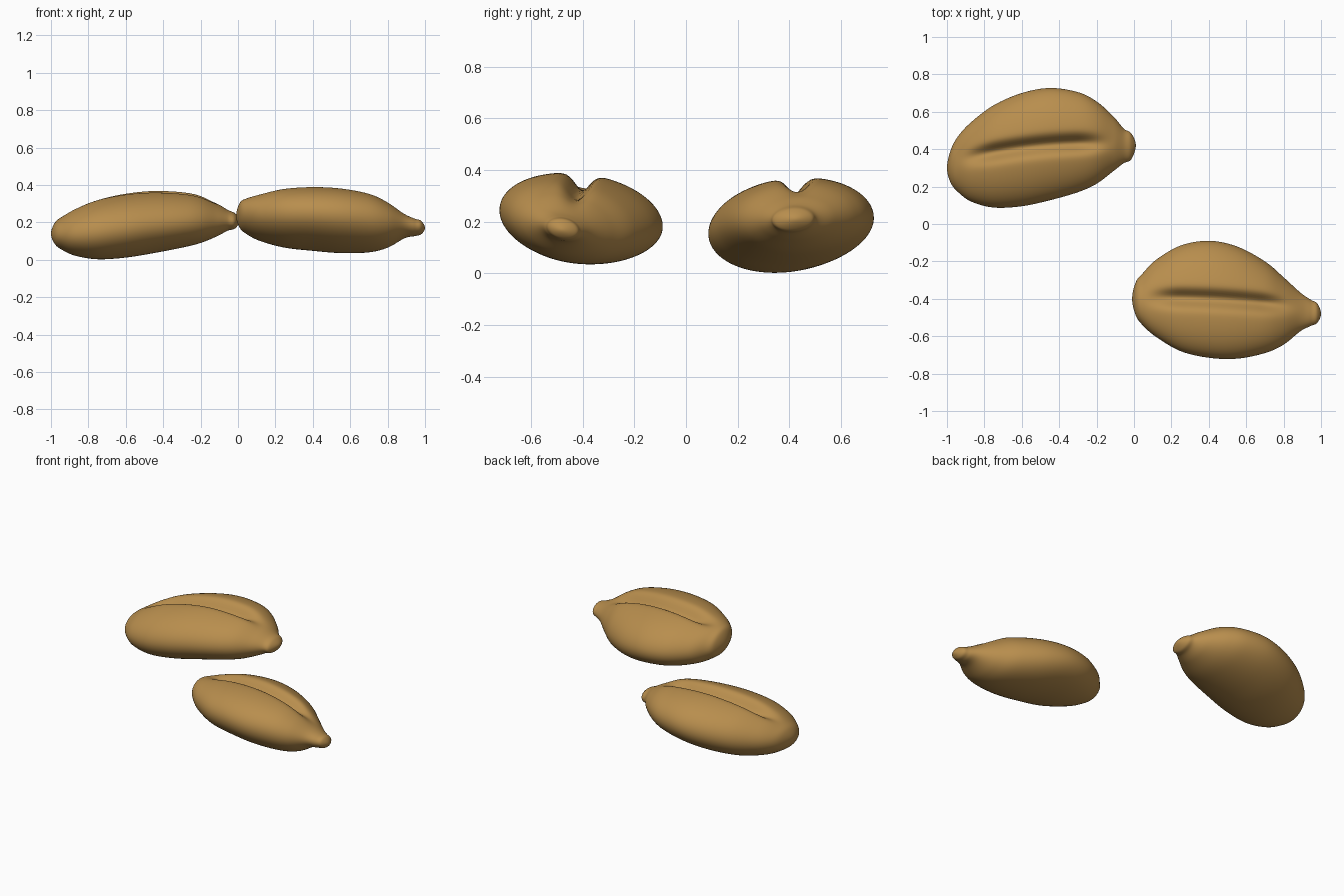
import bpy, bmesh, math

if "Cube" in bpy.data.objects:
    bpy.data.objects.remove(bpy.data.objects["Cube"])

husk = bpy.data.materials.new("golden brown husk")
husk.diffuse_color = (0.48, 0.27, 0.075, 1)
husk.use_nodes = True
husk.node_tree.nodes["Principled BSDF"].inputs["Base Color"].default_value = husk.diffuse_color

SIDES, STEPS = 160, 8


def catmull(p0, p1, p2, p3, t):
    return [0.5 * (2 * b + (c - a) * t + (2 * a - 5 * b + 4 * c - d) * t * t
                   + (3 * b - a - 3 * c + d) * t ** 3)
            for a, b, c, d in zip(p0, p1, p2, p3)]


def flipped(s):
    # phantom station past a tip, so the ends close roundly
    return (s[0], s[2], s[1], s[4], s[3])


def smoothstep(a, b, x):
    t = max(0.0, min(1.0, (x - a) / (b - a)))
    return t * t * (3 - 2 * t)


def crease_y(path, x):
    # quadratic through three crease points
    total = 0
    for i, (xi, yi) in enumerate(path):
        f = yi
        for j, (xj, _) in enumerate(path):
            if j != i:
                f *= (x - xj) / (xi - xj)
        total += f
    return total


def grain(name, stations, roll, crease):
    pts = [flipped(stations[1])] + stations + [flipped(stations[-2])]
    samples = []
    for i in range(1, len(pts) - 2):
        for k in range(STEPS):
            samples.append(catmull(*pts[i - 1:i + 3], k / STEPS))
    samples = samples[1:]
    x0, x1 = crease[0][0], crease[-1][0]
    bm = bmesh.new()
    rings = []
    for x, ylo, yhi, zlo, zhi in samples:
        yc, w, zc, h = (ylo + yhi) / 2, (yhi - ylo) / 2, (zlo + zhi) / 2, (zhi - zlo) / 2
        fade = smoothstep(x0 - .03, x0 + .2, x) * (1 - smoothstep(x1 - .2, x1 + .03, x))
        gy = crease_y(crease, x)
        ring = []
        for k in range(SIDES):
            a = 2 * math.pi * k / SIDES
            y, up = yc + w * math.cos(a), math.sin(a + roll)
            z = zc + h * up
            if up > 0:      # pressed-in crease along the top, with plump lips
                d = (y - gy) / 0.042
                z += fade * up * (0.006 - 0.066 * math.exp(-d * d))
            ring.append(bm.verts.new((x, y, z)))
        rings.append(ring)
    for r, s in zip(rings, rings[1:]):
        for k in range(SIDES):
            n = (k + 1) % SIDES
            bm.faces.new((r[k], r[n], s[n], s[k]))
    # end caps
    for ring, st in ((rings[0], stations[0]), (rings[-1], stations[-1])):
        tip = bm.verts.new((st[0], st[1], st[3]))
        for k in range(SIDES):
            bm.faces.new((ring[k], ring[(k + 1) % SIDES], tip))
    bmesh.ops.recalc_face_normals(bm, faces=bm.faces)
    for f in bm.faces:
        f.smooth = True
    me = bpy.data.meshes.new(name)
    bm.to_mesh(me)
    bm.free()
    me.materials.append(husk)
    ob = bpy.data.objects.new(name, me)
    bpy.context.collection.objects.link(ob)


# stations: x, y low, y high, z low, z high
grain("front_grain", [
    (-.01, -.40, -.40, .235, .235), (.01, -.49, -.31, .17, .305),
    (.05, -.545, -.26, .135, .33), (.12, -.605, -.19, .10, .35),
    (.25, -.68, -.115, .065, .375), (.40, -.715, -.09, .048, .384),
    (.55, -.72, -.12, .036, .376), (.70, -.69, -.20, .04, .348),
    (.80, -.645, -.285, .065, .305), (.89, -.573, -.367, .115, .245),
    (.945, -.545, -.405, .127, .22), (.98, -.528, -.425, .137, .208),
    (1.0, -.48, -.48, .17, .17)],
    -0.2, [(.06, -.395), (.45, -.403), (.87, -.44)])

grain("back_grain", [
    (-1.0, .30, .30, .14, .14), (-.98, .22, .395, .085, .197),
    (-.94, .17, .47, .053, .232), (-.87, .12, .545, .022, .275),
    (-.75, .088, .635, .003, .322), (-.60, .095, .70, .012, .353),
    (-.45, .127, .727, .036, .366), (-.30, .17, .705, .065, .36),
    (-.20, .215, .655, .09, .343), (-.11, .283, .575, .127, .30),
    (-.055, .325, .51, .156, .267), (-.015, .345, .485, .168, .248),
    (.01, .42, .42, .21, .21)],
    0.08, [(-.93, .345), (-.50, .418), (-.12, .43)])
